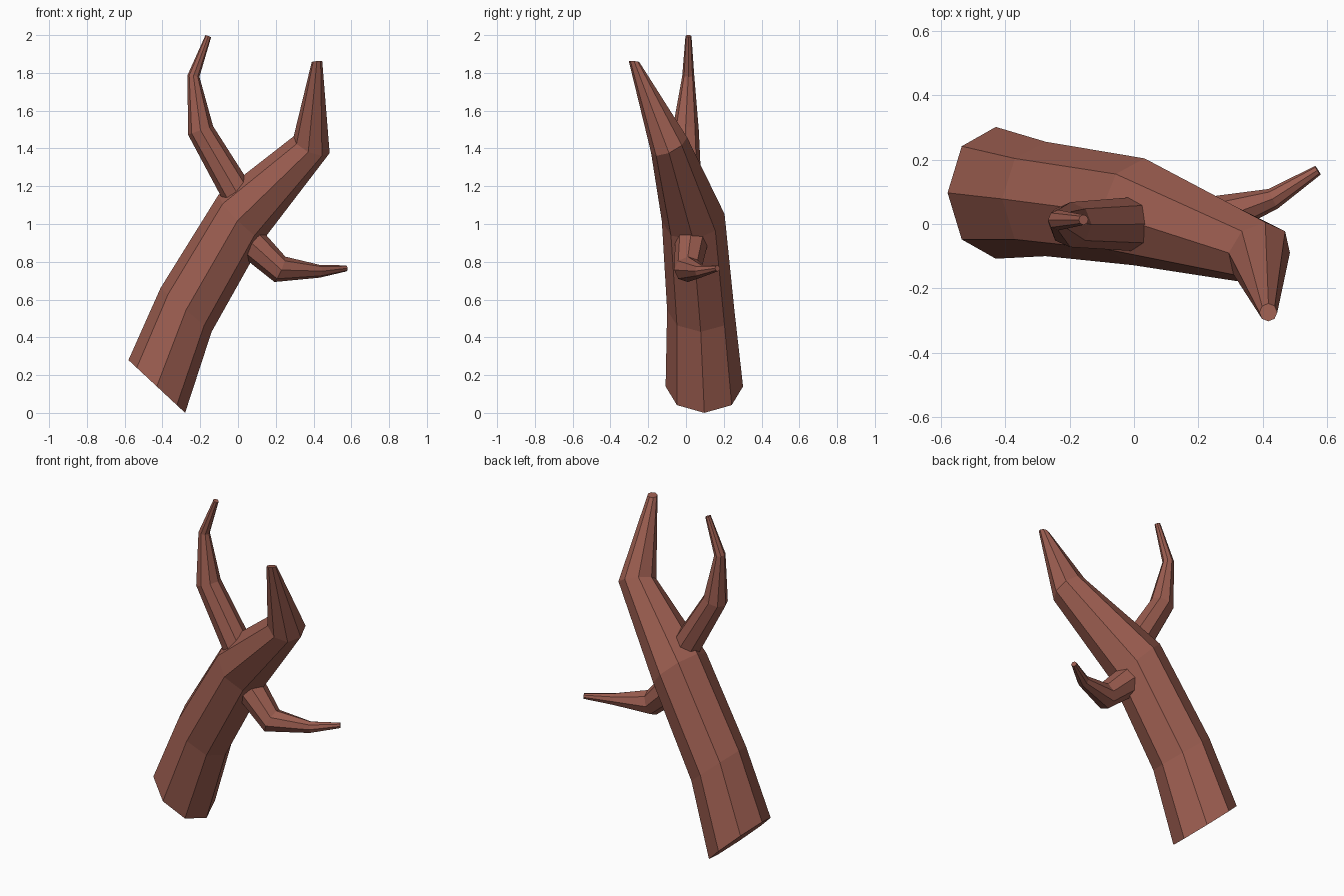
import bpy, bmesh, math
from mathutils import Vector

if "Cube" in bpy.data.objects:
    bpy.data.objects.remove(bpy.data.objects["Cube"])

bark = bpy.data.materials.new("bark")
bark.diffuse_color = (0.33, 0.11, 0.08, 1)
bark.use_nodes = True
bark.node_tree.nodes["Principled BSDF"].inputs["Base Color"].default_value = bark.diffuse_color
SIDES = 8


def limb(name, rings):
    """Tapered faceted tube; each ring is (centre, radius, optional normal)."""
    bm = bmesh.new()
    pts = [Vector(r[0]) for r in rings]
    loops = []
    for i, r in enumerate(rings):
        # ring plane: given normal, or the average of neighbouring segments
        if len(r) > 2:
            n = Vector(r[2]).normalized()
        else:
            n = Vector()
            if i > 0:
                n += (pts[i] - pts[i - 1]).normalized()
            if i < len(pts) - 1:
                n += (pts[i + 1] - pts[i]).normalized()
            n.normalize()
        y = Vector((0, 1, 0))
        u = (y - n * y.dot(n)).normalized()
        v = n.cross(u)
        ring = []
        for k in range(SIDES):
            a = 2 * math.pi * k / SIDES
            ring.append(bm.verts.new(pts[i] + (u * math.cos(a) + v * math.sin(a)) * r[1]))
        loops.append(ring)
    for a, b in zip(loops, loops[1:]):
        for k in range(SIDES):
            j = (k + 1) % SIDES
            bm.faces.new((a[k], a[j], b[j], b[k]))
    bm.faces.new(loops[0][::-1])
    bm.faces.new(loops[-1])
    bmesh.ops.recalc_face_normals(bm, faces=bm.faces)
    me = bpy.data.meshes.new(name)
    bm.to_mesh(me)
    bm.free()
    me.materials.append(bark)
    ob = bpy.data.objects.new(name, me)
    bpy.context.collection.objects.link(ob)
    return ob


# Leaning trunk, bending forward into its tip
limb("trunk", [
    ((-0.43, 0.097, 0.14), 0.205, (0.68, 0, 0.73)),
    ((-0.275, 0.078, 0.545), 0.178, (0.65, 0, 0.76)),
    ((0.015, 0.038, 1.035), 0.168, (0.7, -0.15, 0.7)),
    ((0.39, -0.09, 1.42), 0.105, (0.42, -0.45, 0.9)),
    ((0.418, -0.275, 1.86), 0.028, (-0.1, 0.1, 1)),
])

# Upper branch
limb("upper_branch", [
    ((0.015, 0.0, 1.13), 0.085),
    ((-0.198, -0.002, 1.495), 0.07),
    ((-0.236, 0.012, 1.783), 0.032),
    ((-0.157, 0.013, 1.995), 0.016),
])

# Drooping side branch
limb("side_branch", [
    ((0.06, 0.03, 0.91), 0.088),
    ((0.222, 0.01, 0.76), 0.073),
    ((0.432, 0.078, 0.75), 0.034),
    ((0.572, 0.167, 0.765), 0.016),
])
